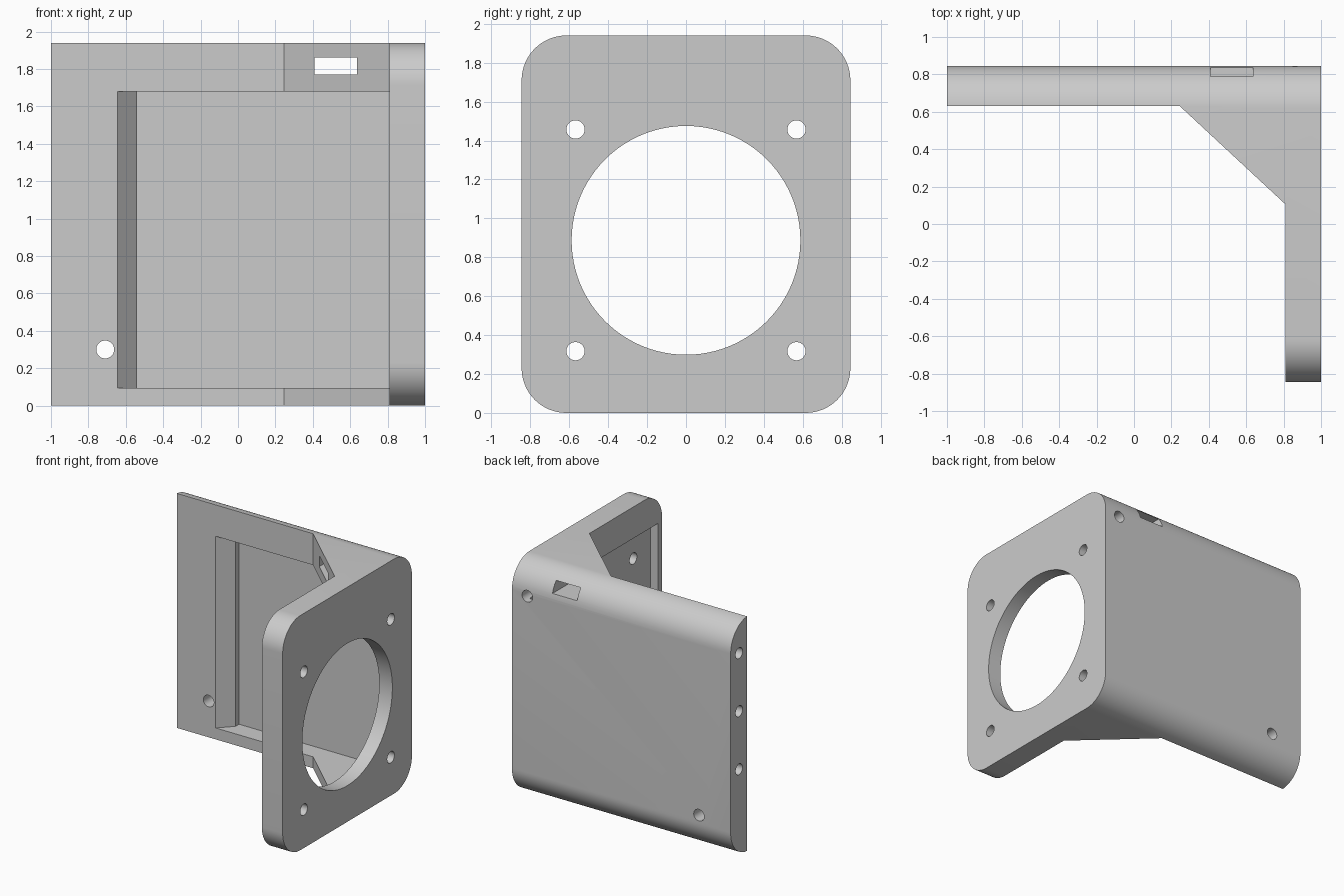
import bpy
import bmesh
from math import sin, cos, pi, radians

cube = bpy.data.objects.get("Cube")
if cube:
    bpy.data.objects.remove(cube, do_unlink=True)

HEIGHT, HALF_DEPTH, CORNER = 1.94, 0.845, 0.23

# Single grey material
grey = bpy.data.materials.new("plain grey")
grey.use_nodes = True
grey.diffuse_color = (0.6, 0.6, 0.6, 1)
grey.node_tree.nodes["Principled BSDF"].inputs["Base Color"].default_value = (0.6, 0.6, 0.6, 1)


def prism(name, outline, axis, low, high):
    """Extrude a flat outline along X, Y or Z."""
    place = {"X": lambda a, b, h: (h, a, b),
             "Y": lambda a, b, h: (a, h, b),
             "Z": lambda a, b, h: (a, b, h)}[axis]
    bm = bmesh.new()
    rings = [[bm.verts.new(place(a, b, h)) for a, b in outline] for h in (low, high)]
    bm.faces.new(rings[0])
    bm.faces.new(rings[1])
    n = len(outline)
    for i in range(n):
        j = (i + 1) % n
        bm.faces.new((rings[0][i], rings[0][j], rings[1][j], rings[1][i]))
    bmesh.ops.recalc_face_normals(bm, faces=bm.faces)
    mesh = bpy.data.meshes.new(name)
    bm.to_mesh(mesh)
    bm.free()
    mesh.materials.append(grey)
    obj = bpy.data.objects.new(name, mesh)
    bpy.context.collection.objects.link(obj)
    return obj


def circle(a, b, radius, steps=32):
    return [(a + radius * cos(2 * pi * i / steps), b + radius * sin(2 * pi * i / steps))
            for i in range(steps)]


def rounded_rectangle(steps=16):
    points = []
    y, low, high = HALF_DEPTH - CORNER, CORNER, HEIGHT - CORNER
    for k, (cy, cz) in enumerate(((y, high), (-y, high), (-y, low), (y, low))):
        for i in range(steps + 1):
            t = (k + i / steps) * pi / 2
            points.append((cy + CORNER * cos(t), cz + CORNER * sin(t)))
    return points


def combine(body, tool, operation="DIFFERENCE"):
    mod = body.modifiers.new("cut", "BOOLEAN")
    mod.operation, mod.solver, mod.object = operation, "EXACT", tool
    bpy.ops.object.select_all(action="DESELECT")
    bpy.context.view_layer.objects.active = body
    body.select_set(True)
    bpy.ops.object.modifier_apply(modifier=mod.name)
    bpy.data.objects.remove(tool, do_unlink=True)


# Rounded block trimmed to an L-shaped bracket with corner gussets
bracket = prism("fan_bracket", rounded_rectangle(), "X", -1, 1)
l_shape = [(-1.1, 0.63), (0.245, 0.63), (0.81, 0.105), (0.81, -0.9),
           (1.1, -0.9), (1.1, 0.9), (-1.1, 0.9)]
combine(bracket, prism("l_shape", l_shape, "Z", -0.1, 2.1), "INTERSECT")

# Recess running across both plates, with a sloped end wall
recess = [(-0.645, -0.79), (-0.645, 0.63), (-0.54, 0.74), (-0.54, 0.785),
          (0.88, 0.785), (0.88, -0.79)]
combine(bracket, prism("recess", recess, "Z", 0.095, 1.68))

# Large air opening and its four screw holes
combine(bracket, prism("air_opening", circle(0, 0.887, 0.588, 96), "X", 0.7, 1.1))
for y in (-0.568, 0.568):
    for z in (0.317, 1.457):
        combine(bracket, prism("fan_screw_hole", circle(y, z, 0.047), "X", 0.7, 1.1))

# Mounting holes through the back plate
for x, z in ((-0.71, 0.3), (0.86, 1.69)):
    combine(bracket, prism("mounting_hole", circle(x, z, 0.048), "Y", 0.6, 0.95))

# Blind holes in the end edge of the back plate
for z in (0.715, 1.195, 1.675):
    combine(bracket, prism("edge_hole", circle(0.735, z, 0.045), "X", -1.1, -0.75))

# Cable slot through the upper gusset
slot = [(0.41, 1.77), (0.635, 1.77), (0.635, 1.86), (0.41, 1.86)]
combine(bracket, prism("cable_slot", slot, "Y", 0, 1))

bpy.ops.object.shade_smooth_by_angle(angle=radians(30))
